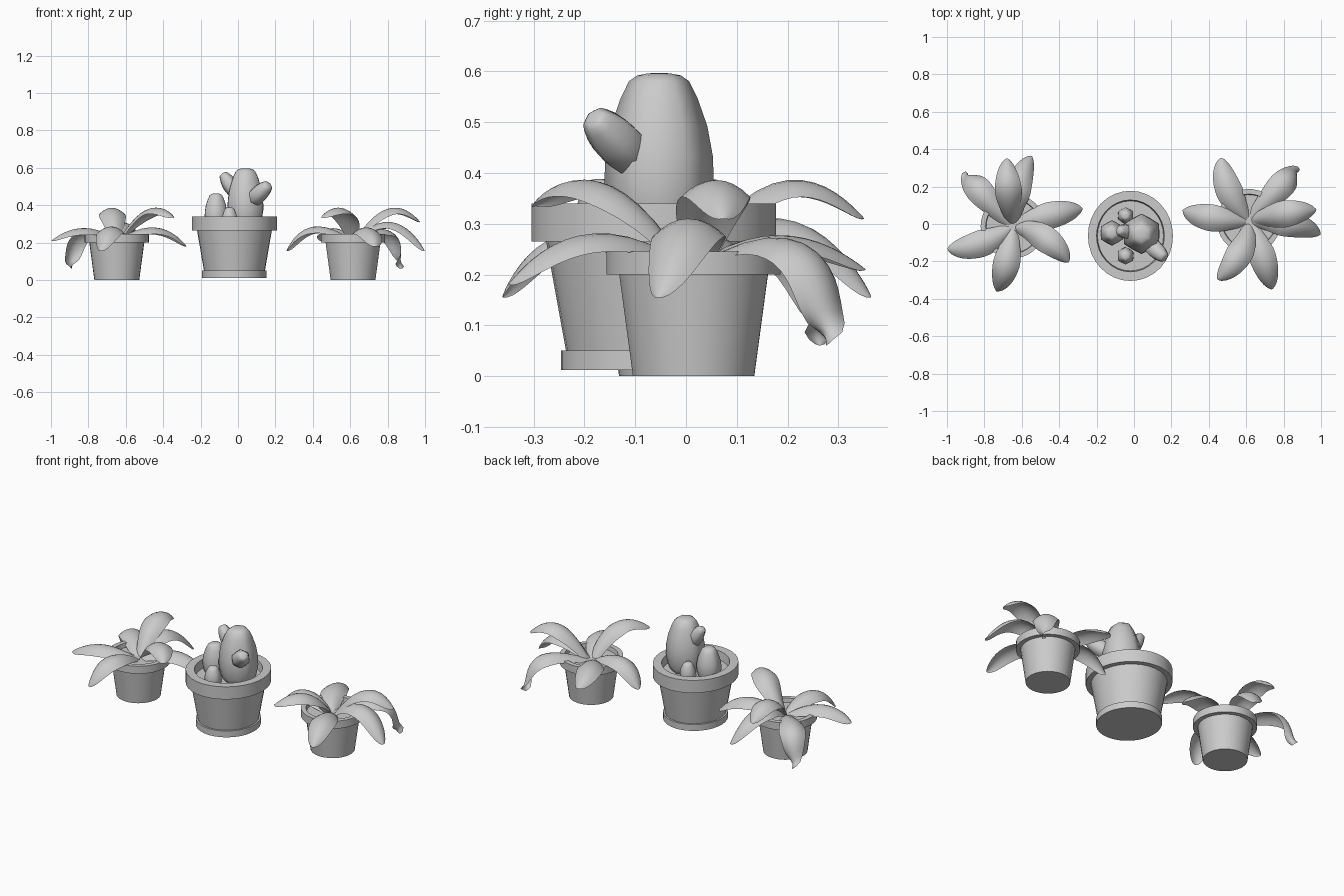
import bpy, bmesh
from math import sin, cos, pi, radians, sqrt
from mathutils import Vector, Matrix

if "Cube" in bpy.data.objects:
    bpy.data.objects.remove(bpy.data.objects["Cube"])


def finish(bm, name, angle=35):
    bmesh.ops.remove_doubles(bm, verts=bm.verts, dist=0.0004)
    mesh = bpy.data.meshes.new(name)
    bm.to_mesh(mesh)
    bm.free()
    ob = bpy.data.objects.new(name, mesh)
    bpy.context.collection.objects.link(ob)
    bpy.ops.object.select_all(action='DESELECT')
    ob.select_set(True)
    bpy.context.view_layer.objects.active = ob
    bpy.ops.object.shade_smooth_by_angle(angle=radians(angle))
    return ob


def lathe(bm, profile, n, matrix=Matrix(), rib=1.0):
    """Revolve (radius, z) points; rib < 1 pulls in every second point."""
    rings = []
    for r, z in profile:
        rings.append([bm.verts.new(matrix @ Vector((
            r * (rib if k % 2 else 1) * cos(2 * pi * k / n),
            r * (rib if k % 2 else 1) * sin(2 * pi * k / n), z)))
            for k in range(n)])
    for a, b in zip(rings, rings[1:]):
        for k in range(n):
            j = (k + 1) % n
            bm.faces.new((a[k], a[j], b[j], b[k]))
    bm.faces.new(rings[0][::-1])
    bm.faces.new(rings[-1])


def lathed(name, profile, loc=(0, 0, 0), scale=(1, 1, 1), n=32):
    bm = bmesh.new()
    lathe(bm, profile, n)
    ob = finish(bm, name)
    ob.location, ob.scale = loc, scale
    return ob


# Leaf rosette: angle, bend, tip radius, tip z, control radius, control z
LEAVES = [
    (131, 4, .365, .06, .38, .38),
    (95, 4, .365, .31, .20, .50),
    (75, 14, .39, .155, .22, .43),
    (14, 4, .385, .18, .24, .36),
    (-33, 24, .355, .335, .18, .48),
    (256, 8, .36, .155, .25, .38),
    (199, 18, .37, .21, .22, .34),
]


def add_leaf(bm, ang, bend, tip_r, tip_z, mid_r, mid_z, steps=16, across=8):
    def spine(t):
        a, b, c = (1 - t) ** 2, 2 * t * (1 - t), t * t
        r = a * .015 + b * mid_r + c * tip_r
        d = radians(ang + bend * (1 - t))
        return Vector((r * cos(d), r * sin(d), a * .22 + b * mid_z + c * tip_z))
    rows = []
    for i in range(steps + 1):
        t = sin(i / steps * pi / 2)
        p = spine(t)
        tangent = (spine(t + .01) - spine(t - .01)).normalized()
        side = Vector((0, 0, 1)).cross(tangent).normalized()
        normal = tangent.cross(side)
        w = .075 * (.4 + .6 * sin(min(t / .5, 1) * pi / 2)) * sqrt(max(0, 1 - t ** 3.5))
        row = []
        for k in range(across + 1):
            s = 2 * k / across - 1
            row.append(bm.verts.new(p + side * w * s - normal * w * .5 * s * s))
        rows.append(row)
    for a, b in zip(rows, rows[1:]):
        for k in range(across):
            bm.faces.new((a[k], b[k], b[k + 1], a[k + 1]))


bm = bmesh.new()
for leaf in LEAVES:
    add_leaf(bm, *leaf)
leaves = finish(bm, "left_leaves", 60)
leaves.location = (-.648, -.012, 0)

# Left small pot with soil
pot = lathed("left_pot", [(.12, 0), (.147, .2), (.172, .2), (.172, .245),
                          (.145, .245), (.142, .22)], leaves.location)

# Right plant repeats the left one, turned
for src, name in ((leaves, "right_leaves"), (pot, "right_pot")):
    ob = src.copy()
    ob.name = name
    ob.location = (.615, .015, 0)
    ob.rotation_euler.z = radians(-85.5)
    bpy.context.collection.objects.link(ob)

# Middle pot, slightly oval
lathed("middle_pot", [(.183, .012), (.183, .05), (.173, .05), (.212, .265),
                      (.241, .265), (.241, .34), (.192, .34), (.187, .29)],
       (-.019, -.0635, 0), (.943, 1, 1))


# Ribbed cacti: each body runs from a base point to a tip point
def cactus(name, base, tip, radius):
    base, tip = Vector(base), Vector(tip)
    axis = tip - base
    rot = axis.to_track_quat('Z', 'Y').to_matrix().to_4x4()
    shape = [(.72, 0), (.9, .15), (1, .33), (.98, .5), (.88, .68),
             (.7, .85), (.55, .95), (.4, .985), (.2, .998), (.03, 1)]
    m = Matrix.Translation(base) @ rot @ Matrix.Rotation(pi / 6, 4, 'Z')
    bm = bmesh.new()
    lathe(bm, [(r * radius, h * axis.length) for r, h in shape], 12, m, .89)
    finish(bm, name, 80)


cactus("tall_cactus", (.04, -.053, .27), (.04, -.053, .597), .108)
cactus("tall_cactus_right_arm", (.075, -.1, .425), (.166, -.184, .51), .05)
cactus("tall_cactus_left_arm", (-.01, -.045, .46), (-.083, -.035, .57), .042)
cactus("medium_cactus", (-.118, -.048, .27), (-.118, -.048, .463), .068)
cactus("small_front_cactus", (-.045, -.17, .27), (-.045, -.17, .388), .047)
cactus("small_back_cactus", (-.045, .045, .27), (-.045, .045, .388), .045)
